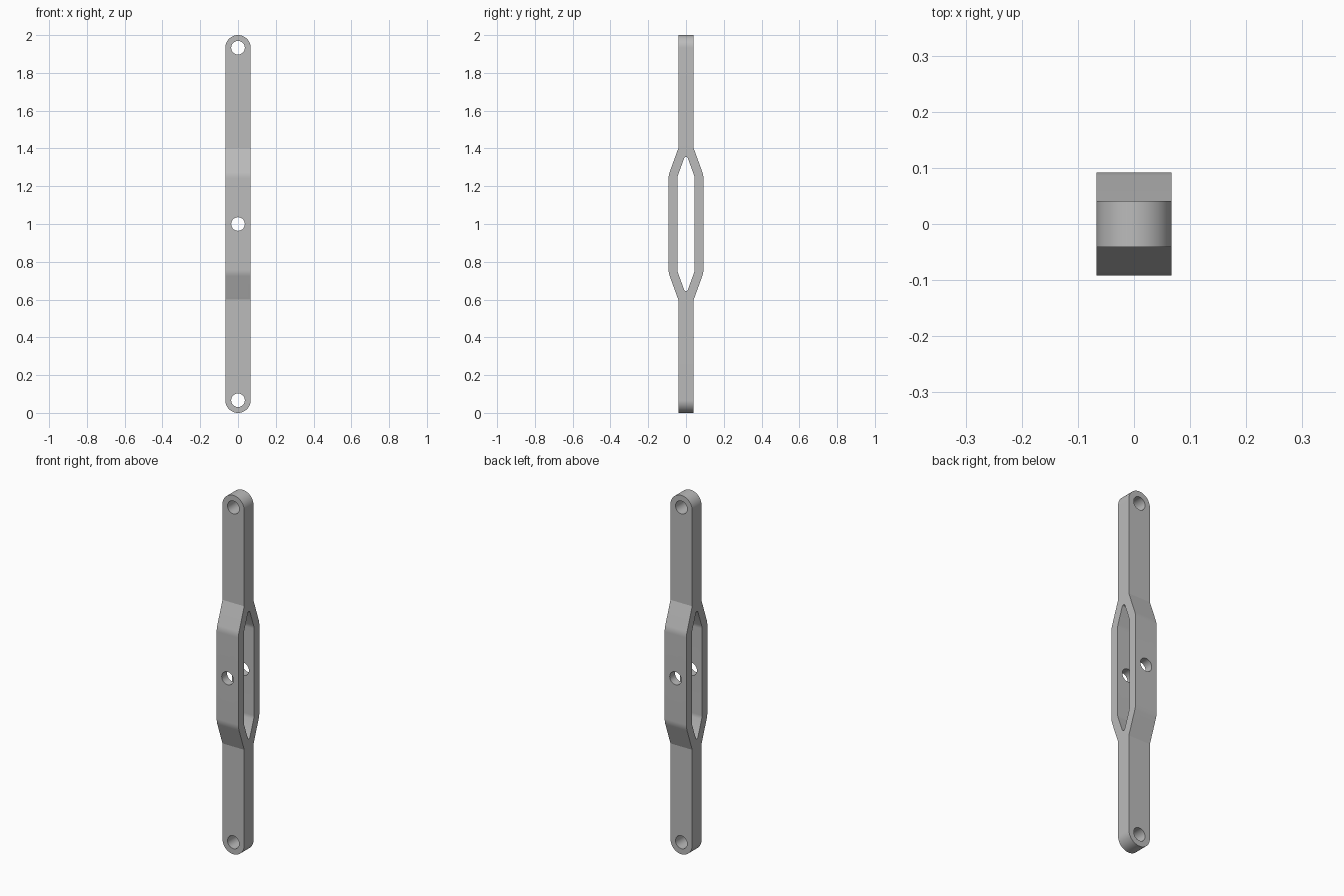
import bpy
import bmesh
import math
from mathutils import Vector

cube = bpy.data.objects.get("Cube")
if cube:
    bpy.data.objects.remove(cube, do_unlink=True)

HALF_WIDTH = 0.067
HOLE_RADIUS = 0.036
MIDDLE = 1.0

steel = bpy.data.materials.new("satin grey")
steel.use_nodes = True
grey = (0.5, 0.5, 0.5, 1)
steel.diffuse_color = grey
steel.node_tree.nodes["Principled BSDF"].inputs["Base Color"].default_value = grey


def rounded(corners, steps=8):
    """Turn (u, v, radius) corners into an outline with filleted corners."""
    outline = []
    for i, (u, v, radius) in enumerate(corners):
        p = Vector((u, v))
        if radius == 0:
            outline.append(p)
            continue
        a = (Vector(corners[i - 1][:2]) - p).normalized()
        b = (Vector(corners[(i + 1) % len(corners)][:2]) - p).normalized()
        half = a.angle(b) / 2
        centre = p + (a + b).normalized() * radius / math.sin(half)
        start = p + a * radius / math.tan(half) - centre
        end = p + b * radius / math.tan(half) - centre
        sweep = start.angle(end)
        for k in range(steps + 1):
            t = k / steps
            outline.append(centre + (start * math.sin((1 - t) * sweep)
                                     + end * math.sin(t * sweep)) / math.sin(sweep))
    return outline


def prism(name, outline, axis, depth):
    """Extrude an outline along x (outline is y, z) or y (outline is x, z)."""
    bm = bmesh.new()
    place = (lambda p: (-depth, p.x, p.y)) if axis == "x" else (lambda p: (p.x, -depth, p.y))
    face = bm.faces.new([bm.verts.new(place(p)) for p in outline])
    extruded = bmesh.ops.extrude_face_region(bm, geom=[face])["geom"]
    move = Vector((2 * depth, 0, 0)) if axis == "x" else Vector((0, 2 * depth, 0))
    bmesh.ops.translate(bm, vec=move,
                        verts=[g for g in extruded if isinstance(g, bmesh.types.BMVert)])
    bmesh.ops.recalc_face_normals(bm, faces=bm.faces)
    mesh = bpy.data.meshes.new(name)
    bm.to_mesh(mesh)
    bm.free()
    mesh.materials.append(steel)
    obj = bpy.data.objects.new(name, mesh)
    bpy.context.collection.objects.link(obj)
    return obj


def arc(z, radius, start, end, steps):
    angles = [start + (end - start) * k / steps for k in range(steps + 1)]
    return [Vector((radius * math.cos(a), z + radius * math.sin(a))) for a in angles]


def carve(target, cutter, operation):
    mod = target.modifiers.new("carve", "BOOLEAN")
    mod.operation = operation
    mod.solver = "EXACT"
    mod.object = cutter
    bpy.context.view_layer.objects.active = target
    bpy.ops.object.modifier_apply(modifier=mod.name)
    bpy.data.objects.remove(cutter, do_unlink=True)


def four_way(quarter):
    """Mirror an upper right run of corners (bottom to top) all the way round."""
    right = [(u, MIDDLE - v, r) for u, v, r in reversed(quarter)]
    right += [(u, MIDDLE + v, r) for u, v, r in quarter]
    return right + [(-u, v, r) for u, v, r in reversed(right)]


# Side profile: slim arms that splay out around the middle
link = prism("split_link_bar", rounded(four_way(
    [(0.092, 0.26, 0.1), (0.041, 0.4, 0), (0.041, 1.0, 0)])), "x", HALF_WIDTH)

# Long slot with tapered, rounded tips
side = [(0.045, -0.252, 0.06), (0.045, 0.252, 0.06)]
slot = [(u, MIDDLE + v, r) for u, v, r in side + [(0, 0.375, 0.0105)]]
slot += [(-u, MIDDLE - v, r) for u, v, r in side + [(0, 0.375, 0.0105)]]
carve(link, prism("slot_cutter", rounded(slot), "x", 0.2), "DIFFERENCE")

# Semicircular ends
stadium = arc(2 - HALF_WIDTH, HALF_WIDTH, 0, math.pi, 32)
stadium += arc(HALF_WIDTH, HALF_WIDTH, math.pi, 2 * math.pi, 32)
carve(link, prism("end_rounding_cutter", stadium, "y", 0.2), "INTERSECT")

# Pin holes at both ends and through the middle
for z in (HALF_WIDTH, MIDDLE, 2 - HALF_WIDTH):
    circle = arc(z, HOLE_RADIUS, 0, 2 * math.pi, 40)[:-1]
    carve(link, prism("hole_cutter", circle, "y", 0.2), "DIFFERENCE")

bpy.ops.object.select_all(action="DESELECT")
link.select_set(True)
bpy.context.view_layer.objects.active = link
bpy.ops.object.shade_smooth_by_angle(angle=math.radians(15))
